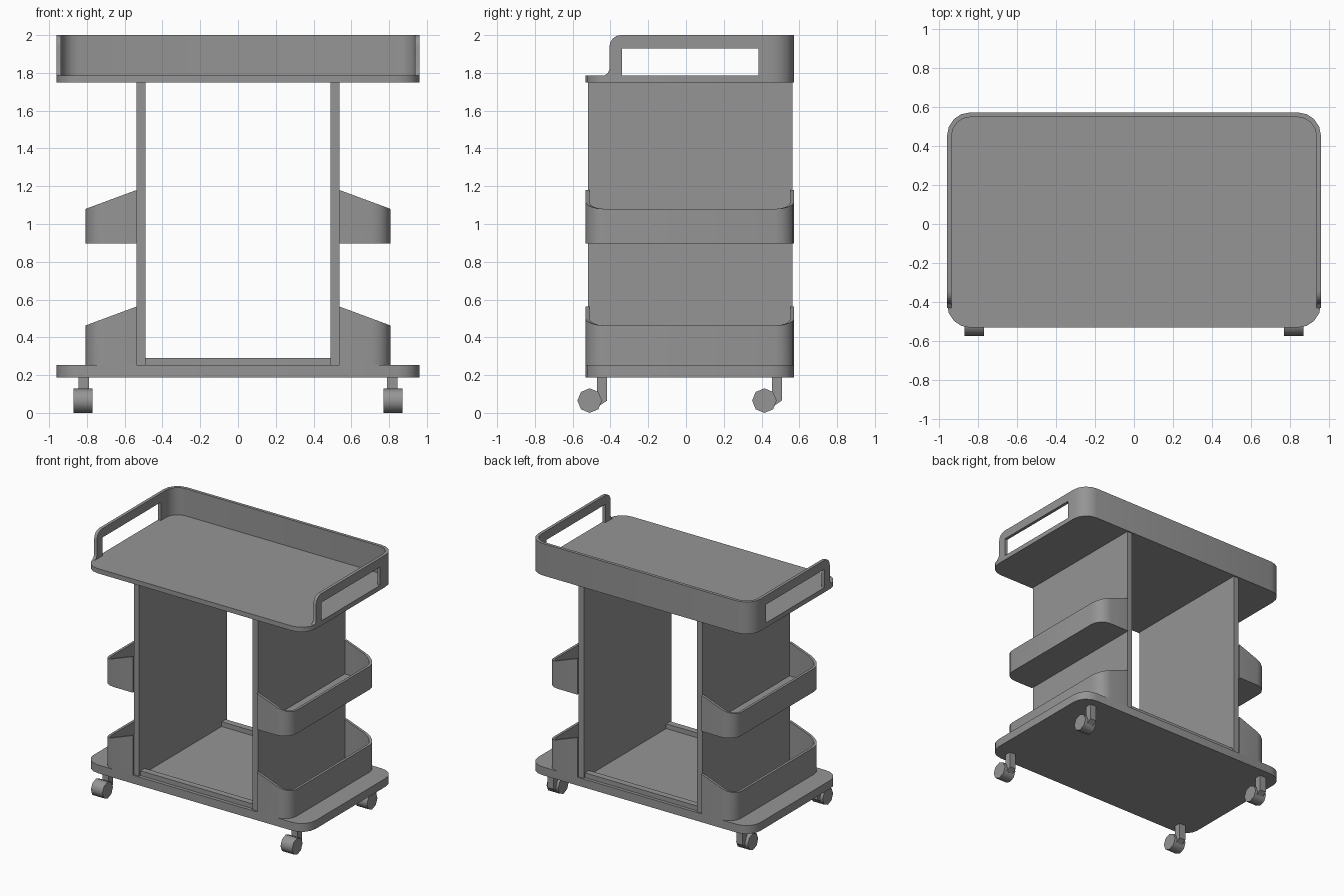
import bpy, bmesh, math
from mathutils import Vector

if "Cube" in bpy.data.objects:
    bpy.data.objects.remove(bpy.data.objects["Cube"])

Y0, Y1 = -0.532, 0.573     # front and back of the cart body
W = 0.96                   # half width of both plates

grey = bpy.data.materials.new("dark_grey")
grey.diffuse_color = (0.3, 0.3, 0.3, 1)
grey.use_nodes = True
grey.node_tree.nodes["Principled BSDF"].inputs["Base Color"].default_value = grey.diffuse_color


def finish(name, bm, mirror=False, angle=30):
    bmesh.ops.recalc_face_normals(bm, faces=bm.faces)
    me = bpy.data.meshes.new(name)
    bm.to_mesh(me)
    bm.free()
    me.materials.append(grey)
    ob = bpy.data.objects.new(name, me)
    bpy.context.collection.objects.link(ob)
    if mirror:
        mod = ob.modifiers.new("Mirror", 'MIRROR')
        mod.use_mirror_merge = False
    bpy.ops.object.select_all(action='DESELECT')
    ob.select_set(True)
    bpy.context.view_layer.objects.active = ob
    bpy.ops.object.shade_smooth_by_angle(angle=math.radians(angle))
    return ob


def rounded(corners, seg=4):
    """Outline from (x, y, radius) corners of a rectangle, counter-clockwise."""
    pts, n = [], len(corners)
    for i, (x, y, r) in enumerate(corners):
        p = Vector((x, y))
        if r == 0:
            pts.append(p)
            continue
        a = (Vector(corners[i - 1][:2]) - p).normalized() * r
        b = (Vector(corners[(i + 1) % n][:2]) - p).normalized() * r
        for k in range(seg + 1):
            t = math.pi / 2 * k / seg
            pts.append(p + a * (1 - math.sin(t)) + b * (1 - math.cos(t)))
    return pts


def prism(name, pts, lo, hi, axis='z', mirror=False, angle=30):
    """Extrude an outline along z (xy outline) or along x (yz outline)."""
    bm = bmesh.new()
    co = (lambda p, h: (p[0], p[1], h)) if axis == 'z' else (lambda p, h: (h, p[0], p[1]))
    f = bm.faces.new([bm.verts.new(co(p, lo)) for p in pts])
    ext = bmesh.ops.extrude_face_region(bm, geom=[f], use_keep_orig=True)
    d = Vector((0, 0, hi - lo) if axis == 'z' else (hi - lo, 0, 0))
    bmesh.ops.translate(bm, vec=d, verts=[g for g in ext['geom'] if isinstance(g, bmesh.types.BMVert)])
    return finish(name, bm, mirror, angle)


def wall(name, outer, inner, bottom, top, mirror=False):
    """Open wall between two outlines; top is a height function of the outer x."""
    bm = bmesh.new()
    rows = []
    for o, i in zip(outer, inner):
        rows.append([bm.verts.new(c) for c in (
            (o.x, o.y, bottom), (o.x, o.y, top(o.x)),
            (i.x, i.y, top(o.x)), (i.x, i.y, bottom))])
    for a, b in zip(rows, rows[1:]):
        for k in range(4):
            m = (k + 1) % 4
            bm.faces.new((a[k], a[m], b[m], b[k]))
    bm.faces.new(rows[0])
    bm.faces.new(rows[-1])
    return finish(name, bm, mirror)


def rect(x0, x1, y0, y1):
    return [(x0, y0), (x1, y0), (x1, y1), (x0, y1)]


# Base and top plates
plate = rounded([(-W, Y0, .12), (W, Y0, .12), (W, Y1, .12), (-W, Y1, .12)])
prism("base_plate", plate, 0.188, 0.253)
prism("top_plate", plate, 1.75, 1.787)

# Top rim: back wall wrapping the corners, and a handle frame on each side
t = 0.024
outer = rounded([(W, .385, 0), (W, Y1, .12), (-W, Y1, .12), (-W, .385, 0)])
inner = rounded([(W - t, .385, 0), (W - t, Y1 - t, .12 - t),
                 (-W + t, Y1 - t, .12 - t), (-W + t, .385, 0)])
wall("back_rim", outer, inner, 1.787, lambda x: 2.0)
arc = [(-.345 - .06 * math.sin(a), 1.94 + .06 * math.cos(a))
       for a in (math.pi / 8 * k for k in range(5))]
handle = [(.385, 1.93), (.385, 2.0)] + arc + [
    (-.405, 1.82), (-.413, 1.80), (-.43, 1.787), (-.34, 1.787), (-.34, 1.93)]
prism("side_handle", handle, W - t, W, axis='x', mirror=True)

# Upright side panels and the low lips between them
prism("side_panel", rect(.49, .537, -.52, .563), 0.253, 1.75, mirror=True)
for name, y in (("front_lip", -.505), ("back_lip", .498)):
    prism(name, rect(-.49, .49, y, y + .05), 0.253, 0.29)

# Side trays with sloping ends
X0, X1, R, T = 0.537, 0.807, 0.10, 0.02
outer = rounded([(X0, Y0, 0), (X1, Y0, R), (X1, Y1, R), (X0, Y1, 0)])
inner = rounded([(X0, Y0 + T, 0), (X1 - T, Y0 + T, R - T),
                 (X1 - T, Y1 - T, R - T), (X0, Y1 - T, 0)])
for name, bottom, high in (("lower_tray", .253, .563), ("middle_tray", .898, 1.18)):
    wall(name + "_wall", outer, inner, bottom,
         lambda x: high - 0.10 * (x - X0) / (X1 - X0), mirror=True)
prism("middle_tray_floor", inner, .898, .918, mirror=True)

# Casters: eight-sided wheel, smooth around the tread, on a bent stem
for name, y in (("front", -.51), ("rear", .415)):
    wheel = [(y + .065 * math.sin(math.pi / 4 * k), .065 + .065 * math.cos(math.pi / 4 * k))
             for k in range(8)]
    prism(name + "_wheel", wheel, .77, .87, axis='x', mirror=True, angle=50)
    stem = [(y + a, z) for a, z in ((.04, .19), (.092, .19), (.092, .065),
                                    (.055, .04), (0, .05), (0, .08), (.04, .11))]
    prism(name + "_stem", stem, .79, .845, axis='x', mirror=True)
